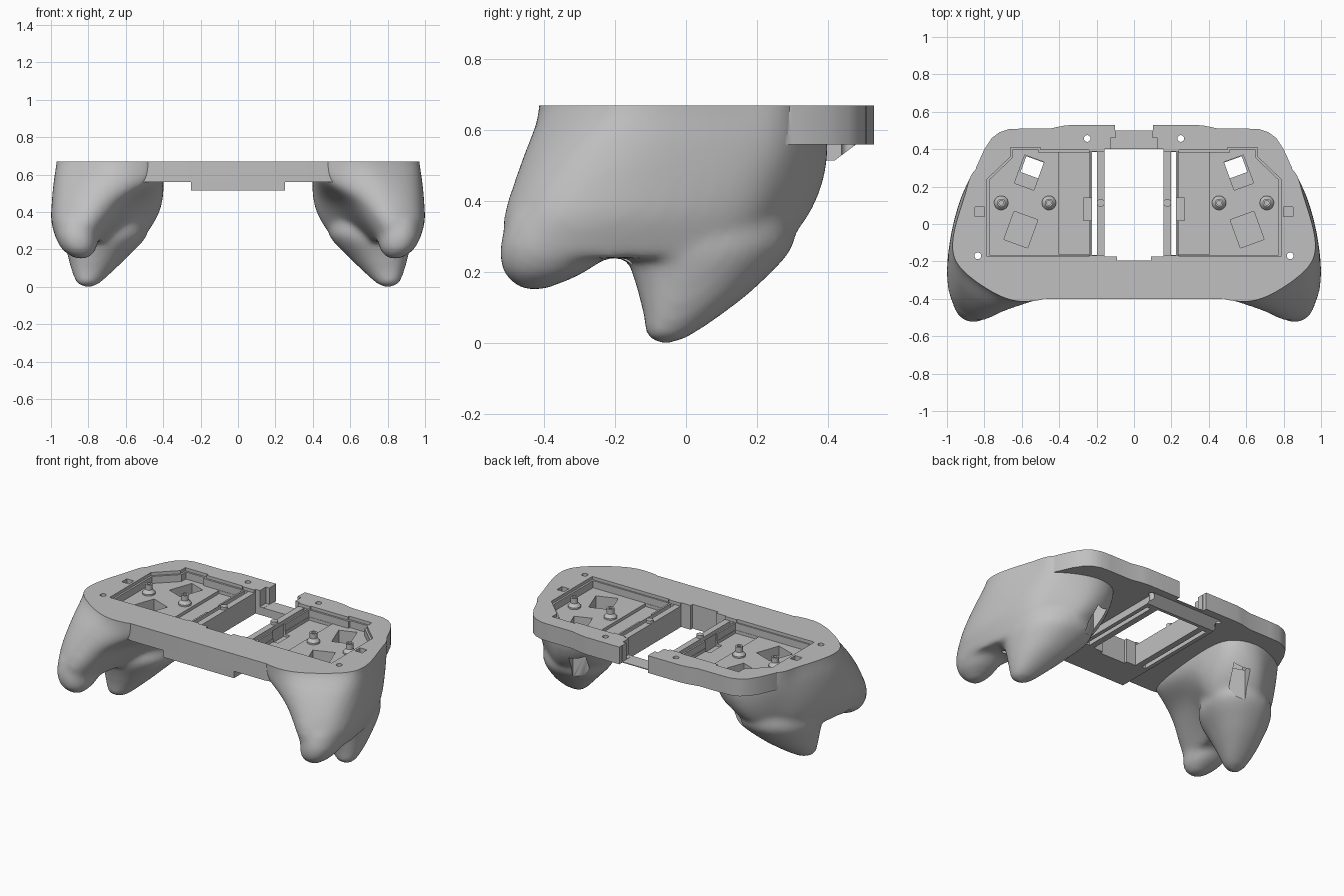
import bpy, bmesh, math
from mathutils import Matrix, Vector

cube = bpy.data.objects.get("Cube")
if cube:
    bpy.data.objects.remove(cube)

# Single plastic colour
plastic = bpy.data.materials.new("grey plastic")
plastic.use_nodes = True
grey = (0.53, 0.53, 0.53, 1)
plastic.diffuse_color = grey
plastic.node_tree.nodes["Principled BSDF"].inputs["Base Color"].default_value = grey


def make(name, bm):
    bmesh.ops.recalc_face_normals(bm, faces=bm.faces[:])
    mesh = bpy.data.meshes.new(name)
    bm.to_mesh(mesh)
    bm.free()
    mesh.materials.append(plastic)
    obj = bpy.data.objects.new(name, mesh)
    bpy.context.collection.objects.link(obj)
    return obj


def loft(name, rings):
    """Skin closed rings of equal length and cap both ends."""
    bm = bmesh.new()
    rows = [[bm.verts.new(p) for p in ring] for ring in rings]
    n = len(rows[0])
    for a, b in zip(rows, rows[1:]):
        for i in range(n):
            j = (i + 1) % n
            bm.faces.new((a[i], a[j], b[j], b[i]))
    bm.faces.new(rows[0])
    bm.faces.new(rows[-1])
    return make(name, bm)


def prism(name, outline, low, high):
    return loft(name, [[(x, y, z) for x, y in outline] for z in (low, high)])


def block(name, x0, x1, y0, y1, z0, z1):
    return prism(name, [(x0, y0), (x1, y0), (x1, y1), (x0, y1)], z0, z1)


def turned_block(name, x, y, width, length, z0, z1, degrees=20):
    turn = Matrix.Rotation(math.radians(degrees), 2)
    corners = [Vector((sx * width / 2, sy * length / 2))
               for sx, sy in ((-1, -1), (1, -1), (1, 1), (-1, 1))]
    return prism(name, [turn @ c + Vector((x, y)) for c in corners], z0, z1)


def lathe(name, x, y, profile, sides=24):
    steps = [2 * math.pi * i / sides for i in range(sides)]
    return loft(name, [[(x + r * math.cos(a), y + r * math.sin(a), z) for a in steps]
                       for r, z in profile])


def bake(obj):
    deps = bpy.context.evaluated_depsgraph_get()
    mesh = bpy.data.meshes.new_from_object(obj.evaluated_get(deps))
    obj.modifiers.clear()
    obj.data = mesh


def combine(obj, other, operation):
    mod = obj.modifiers.new(operation, "BOOLEAN")
    mod.operation, mod.object, mod.solver = operation, other, "EXACT"
    bake(obj)
    bpy.data.objects.remove(other)


def spline(keys, closed=False, steps=5):
    """Smooth path through the keys."""
    keys = [Vector(k) for k in keys]
    padded = [keys[-1]] + keys + keys[:2] if closed else [keys[0]] + keys + [keys[-1]]
    path = []
    for a, b, c, d in zip(padded, padded[1:], padded[2:], padded[3:]):
        for s in range(steps):
            t = s / steps
            path.append(b + t / 2 * ((c - a) + t * ((2 * a - 5 * b + 4 * c - d)
                                                    + t * (3 * b - a - 3 * c + d))))
    return path if closed else path + [keys[-1]]


def lobe(name, keys, skew, sides=40, power=2.2):
    """Smooth loft through keys of (z, x, y, x radius, y radius)."""
    rings = []
    for z, cx, cy, rx, ry in spline(keys):
        ring = []
        for i in range(sides):
            a = 2 * math.pi * i / sides
            c, s = math.cos(a), math.sin(a)
            dx = rx * math.copysign(abs(c) ** (2 / power), c)
            dy = ry * math.copysign(abs(s) ** (2 / power), s)
            ring.append((cx + dx + skew * dy, cy + dy, z))
        rings.append(ring)
    return loft(name, rings)


# Hand grip: sections run from the front inner corner round the outside
top = [(0.56, -0.413), (0.72, -0.38), (0.92, -0.24), (0.97, -0.1), (0.905, 0.15),
       (0.84, 0.3), (0.62, 0.38), (0.45, 0.33), (0.41, 0.1), (0.44, -0.34)]
sections = {
    0.75: top, 0.67: top,
    0.56: [(0.55, -0.415), (0.75, -0.44), (0.94, -0.32), (0.985, -0.12), (0.915, 0.16),
           (0.82, 0.31), (0.6, 0.4), (0.43, 0.33), (0.4, 0.1), (0.45, -0.31)],
    0.45: [(0.64, -0.42), (0.79, -0.485), (0.955, -0.39), (0.995, -0.18), (0.925, 0.14),
           (0.81, 0.29), (0.62, 0.385), (0.45, 0.31), (0.41, 0.1), (0.53, -0.18)],
    0.35: [(0.7, -0.42), (0.82, -0.515), (0.97, -0.42), (0.995, -0.2), (0.92, 0.12),
           (0.81, 0.25), (0.65, 0.34), (0.49, 0.26), (0.45, 0.1), (0.6, -0.13)],
    0.24: [(0.77, -0.43), (0.85, -0.51), (0.95, -0.45), (0.965, -0.25), (0.91, 0.05),
           (0.83, 0.17), (0.71, 0.25), (0.57, 0.18), (0.53, 0.08), (0.7, -0.13)],
}
levels = [[(x, y, z) for x, y in spline(s, closed=True)] for z, s in sections.items()]
columns = [spline(column) for column in zip(*levels)]
grip = loft("grip", list(zip(*columns)))
rear_lobe = lobe("rear_lobe", [
    (0.36, 0.7, 0.08, 0.2, 0.22), (0.27, 0.71, 0.065, 0.215, 0.235),
    (0.16, 0.75, 0.03, 0.155, 0.17), (0.08, 0.78, -0.01, 0.105, 0.11),
    (0.02, 0.8, -0.05, 0.06, 0.06), (0, 0.8, -0.06, 0.02, 0.02)], -0.17)
front_lobe = lobe("front_lobe", [
    (0.36, 0.86, -0.33, 0.12, 0.17), (0.27, 0.86, -0.36, 0.115, 0.165),
    (0.2, 0.85, -0.4, 0.09, 0.115), (0.16, 0.84, -0.425, 0.045, 0.05),
    (0.15, 0.84, -0.425, 0.02, 0.02)], 0)
combine(grip, rear_lobe, "UNION")
combine(grip, front_lobe, "UNION")
remesh = grip.modifiers.new("blend", "REMESH")
remesh.mode, remesh.voxel_size = "VOXEL", 0.016
soften = grip.modifiers.new("soften", "SMOOTH")
soften.factor, soften.iterations = 0.5, 10
bake(grip)

# Half of the body plate, tucked inside the grip along the side
outline = [(0, -0.4), (0.47, -0.4), (0.6, -0.375), (0.8, -0.28), (0.9, -0.18),
           (0.93, -0.1), (0.91, 0), (0.87, 0.16), (0.845, 0.3), (0.8, 0.4),
           (0.76, 0.46), (0.72, 0.49), (0.67, 0.507), (0.6, 0.51),
           (0.45, 0.51), (0.38, 0.525), (0.33, 0.53), (0, 0.53)]
body = prism("controller_body", outline, 0.56, 0.7)
combine(body, grip, "UNION")

# Keel under the middle, ramped at the back
keel_side = [(-0.398, 0.515), (0.42, 0.515), (0.5, 0.575), (-0.398, 0.575)]
keel = loft("keel", [[(x, y, z) for y, z in keel_side] for x in (0, 0.25)])
combine(body, keel, "UNION")

# Recesses, openings and holes
pocket = [(0.24, -0.175), (0.785, -0.175), (0.785, 0.24), (0.66, 0.36), (0.66, 0.41),
          (0.5, 0.41), (0.5, 0.395), (0.24, 0.395)]
inner = [(0.235, -0.165), (0.773, -0.165), (0.773, 0.235), (0.648, 0.355),
         (0.648, 0.398), (0.512, 0.398), (0.512, 0.383), (0.235, 0.383)]
HIGH, LOW = 0.9, -0.2
cutters = [
    block("trim", -0.2, 1.2, -1, 1, 0.67, 1),
    prism("ledge", pocket, 0.65, HIGH),
    prism("tray", inner, 0.605, HIGH),
    block("bay", 0.237, 0.4, -0.163, 0.381, 0.585, HIGH),
    block("slot", 0.197, 0.224, -0.165, 0.385, LOW, HIGH),
    block("rail_top", 0.15, 0.238, -0.168, 0.388, 0.65, HIGH),
    block("opening", -0.1, 0.157, -0.175, 0.4, LOW, HIGH),
    block("opening_front", -0.1, 0.09, -0.195, 0.2, LOW, HIGH),
    block("back_notch", -0.1, 0.1, 0.3, 0.7, 0.565, HIGH),
    block("back_step", -0.1, 0.125, 0.35, 0.46, 0.566, HIGH),
    block("back_gap", -0.1, 0.101, 0.5, 0.7, LOW, HIGH),
    block("connector_notch", 0.225, 0.27, 0.02, 0.14, 0.57, HIGH),
    turned_block("rear_window", 0.56, 0.275, 0.11, 0.16, 0.45, HIGH),
    turned_block("rear_shaft", 0.544, 0.303, 0.1, 0.09, LOW, 0.5),
    turned_block("front_window", 0.605, -0.03, 0.135, 0.16, 0.4, HIGH),
    block("latch_hole", 0.8, 0.85, 0.04, 0.09, 0.6, HIGH),
    lathe("back_screw", 0.25, 0.457, [(0.018, LOW), (0.018, HIGH)]),
    lathe("side_screw", 0.835, -0.17, [(0.018, LOW), (0.018, HIGH)]),
]
for cutter in cutters:
    combine(body, cutter, "DIFFERENCE")

# Open the centre plane so both halves join cleanly
bm = bmesh.new()
bm.from_mesh(body.data)
bmesh.ops.delete(bm, geom=[f for f in bm.faces
                           if all(abs(v.co.x) < 0.0005 for v in f.verts)], context="FACES")
bm.to_mesh(body.data)
bm.free()

# Screw posts and rail pins
parts = [body]
for label, x in (("inner_post", 0.455), ("outer_post", 0.71)):
    parts.append(lathe(label, x, 0.113, [(0.038, 0.6), (0.038, 0.615), (0.022, 0.635),
                                         (0.022, 0.668), (0.012, 0.668), (0.012, 0.64)]))
parts.append(lathe("rail_pin", 0.178, 0.113, [(0.021, 0.58), (0.021, 0.668)]))

# Mirror everything and shade
for part in parts:
    mirror = part.modifiers.new("mirror", "MIRROR")
    mirror.merge_threshold = 0.0005
    bake(part)
    bpy.ops.object.select_all(action="DESELECT")
    part.select_set(True)
    bpy.context.view_layer.objects.active = part
    bpy.ops.object.shade_smooth_by_angle(angle=math.radians(35))
